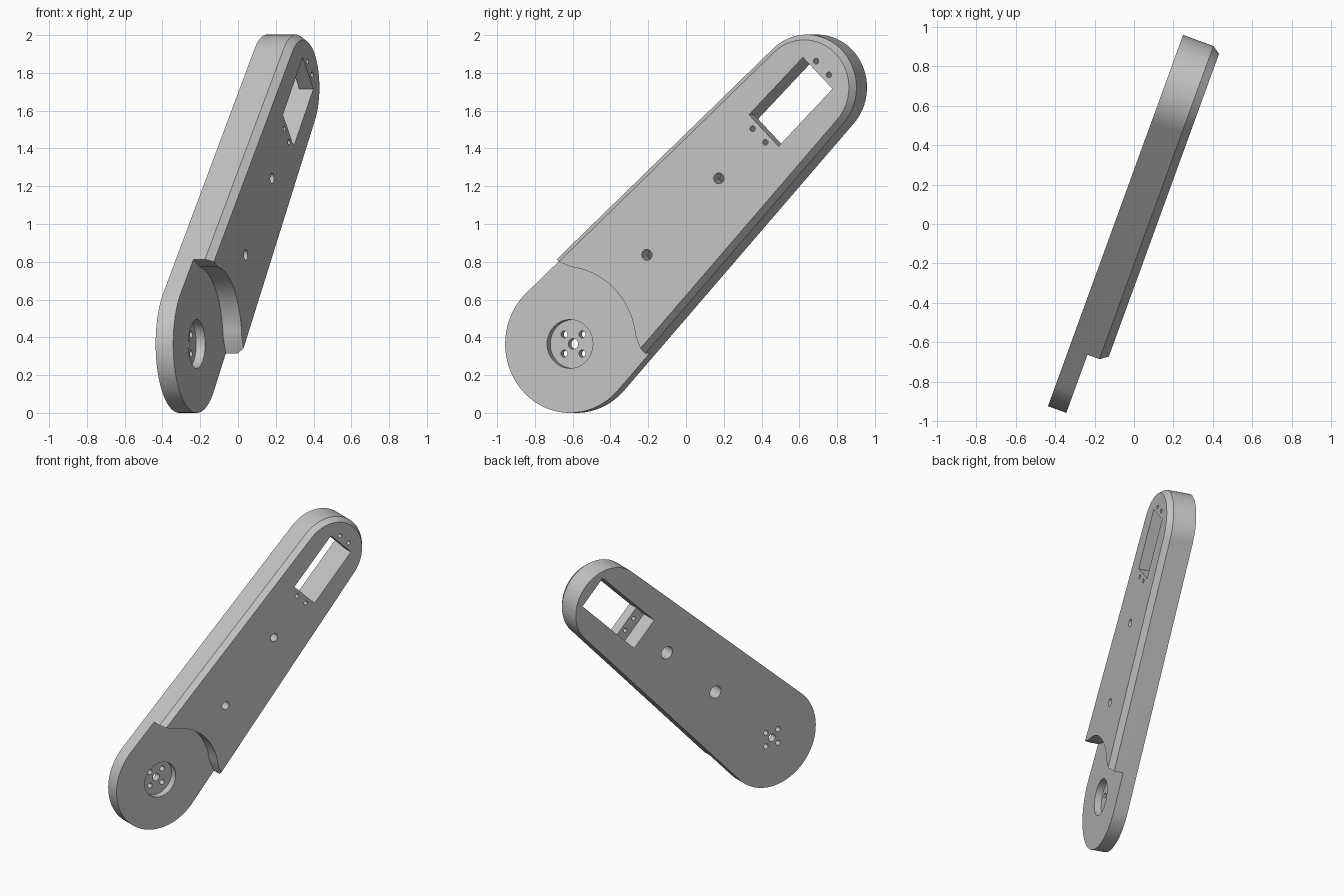
import bpy, bmesh
from math import sin, cos, asin, pi, radians, sqrt
from mathutils import Matrix, Vector

if "Cube" in bpy.data.objects:
    bpy.data.objects.remove(bpy.data.objects["Cube"], do_unlink=True)

# Arm frame: s runs along the arm, t across it, w through its thickness
TURN = radians(20)
across = Vector((sin(TURN), cos(TURN), 0))
up = Vector((0, 0, 1))
S = (across + up) / sqrt(2)
T = (up - across) / sqrt(2)
W = S.cross(T)
FRAME = Matrix((S, T, W)).transposed().to_4x4()
FRAME.translation = across * -0.652 + up * 0.365

BACK, STEP, FRONT = -0.094, 0.005, 0.11
LENGTH, R_HUB, R_TIP = 1.92, 0.365, 0.28
OUT = 0.3  # how far cutters reach past the faces


def arc(s, t, r, start, end, n):
    return [(s + r * cos(start + (end - start) * i / n),
             t + r * sin(start + (end - start) * i / n)) for i in range(n + 1)]


def loft(name, sections):
    """Solid through equal-length outlines, given as (points, w)."""
    bm = bmesh.new()
    rings = [[bm.verts.new((s, t, w)) for s, t in pts] for pts, w in sections]
    n = len(rings[0])
    for a, b in zip(rings, rings[1:]):
        for i in range(n):
            j = (i + 1) % n
            bm.faces.new((a[i], a[j], b[j], b[i]))
    bm.faces.new(rings[0][::-1])
    bm.faces.new(rings[-1])
    bmesh.ops.recalc_face_normals(bm, faces=bm.faces)
    mesh = bpy.data.meshes.new(name)
    bm.to_mesh(mesh)
    bm.free()
    obj = bpy.data.objects.new(name, mesh)
    bpy.context.collection.objects.link(obj)
    obj.matrix_world = FRAME
    return obj


def outline(inset):
    """Two circles joined by their outer tangents."""
    a = pi / 2 - asin((R_HUB - R_TIP) / LENGTH)
    return (arc(LENGTH, 0, R_TIP - inset, -a, a, 40)
            + arc(0, 0, R_HUB - inset, a, 2 * pi - a, 48))


cutters = []


def cut(name, points, low, high):
    obj = loft(name, [(points, low), (points, high)])
    obj.hide_render = True
    cutters.append(obj)


def cut_hole(name, s, t, r, low=BACK - OUT, high=FRONT + OUT, n=24):
    cut(name, arc(s, t, r, 0, 2 * pi * (n - 1) / n, n - 1), low, high)


def rectangle(s0, s1, t):
    return [(s0, -t), (s1, -t), (s1, t), (s0, t)]


# Arm body with a chamfered front rim
arm = loft("arm_body", [(outline(0), BACK), (outline(0), 0.07), (outline(0.028), FRONT)])

# Half-thickness step around the hub, flared at both ends
flare = radians(39)
cut("hub_step_cutter", arc(0, 0, 0.41, -flare, flare, 28)
    + [(0.22, 0.5), (-0.6, 0.5), (-0.6, -0.5), (0.22, -0.5)], STEP, FRONT + OUT)

# Hub recess with a centre hole and four screw holes
cut_hole("hub_recess_cutter", 0, 0, 0.129, -0.045, FRONT + OUT, 48)
cut_hole("hub_centre_cutter", 0, 0, 0.028)
for i in range(4):
    cut_hole("hub_screw_cutter", 0.072 * cos(i * pi / 2), 0.072 * sin(i * pi / 2), 0.019, n=16)

# Counterbored holes along the middle
for s in (0.667, 1.24):
    cut_hole("middle_hole_cutter", s, 0, 0.029)
    cut_hole("counterbore_cutter", s, 0, 0.046, BACK - OUT, 0.01)

# Window at the tip, with a longer pocket behind it and mounting holes
MID = 1.813
cut("window_cutter", rectangle(MID - 0.215, MID + 0.215, 0.118), BACK - OUT, FRONT + OUT)
cut("pocket_cutter", rectangle(MID - 0.305, MID + 0.305, 0.118), BACK - OUT, 0.03)
for s in (-0.253, 0.253):
    for t in (-0.051, 0.051):
        cut_hole("mount_hole_cutter", MID + s, t, 0.015, n=16)

# Carve the body, then drop the cutters
bpy.context.view_layer.objects.active = arm
arm.select_set(True)
for obj in cutters:
    mod = arm.modifiers.new(obj.name, "BOOLEAN")
    mod.operation = "DIFFERENCE"
    mod.solver = "EXACT"
    mod.object = obj
    bpy.ops.object.modifier_apply(modifier=mod.name)
for obj in cutters:
    bpy.data.objects.remove(obj, do_unlink=True)

# Plain grey material
grey = bpy.data.materials.new("light_grey")
grey.use_nodes = True
colour = (0.55, 0.55, 0.55, 1)
grey.diffuse_color = colour
grey.node_tree.nodes["Principled BSDF"].inputs["Base Color"].default_value = colour
arm.data.materials.clear()
arm.data.materials.append(grey)
bpy.ops.object.shade_smooth_by_angle(angle=radians(25))
